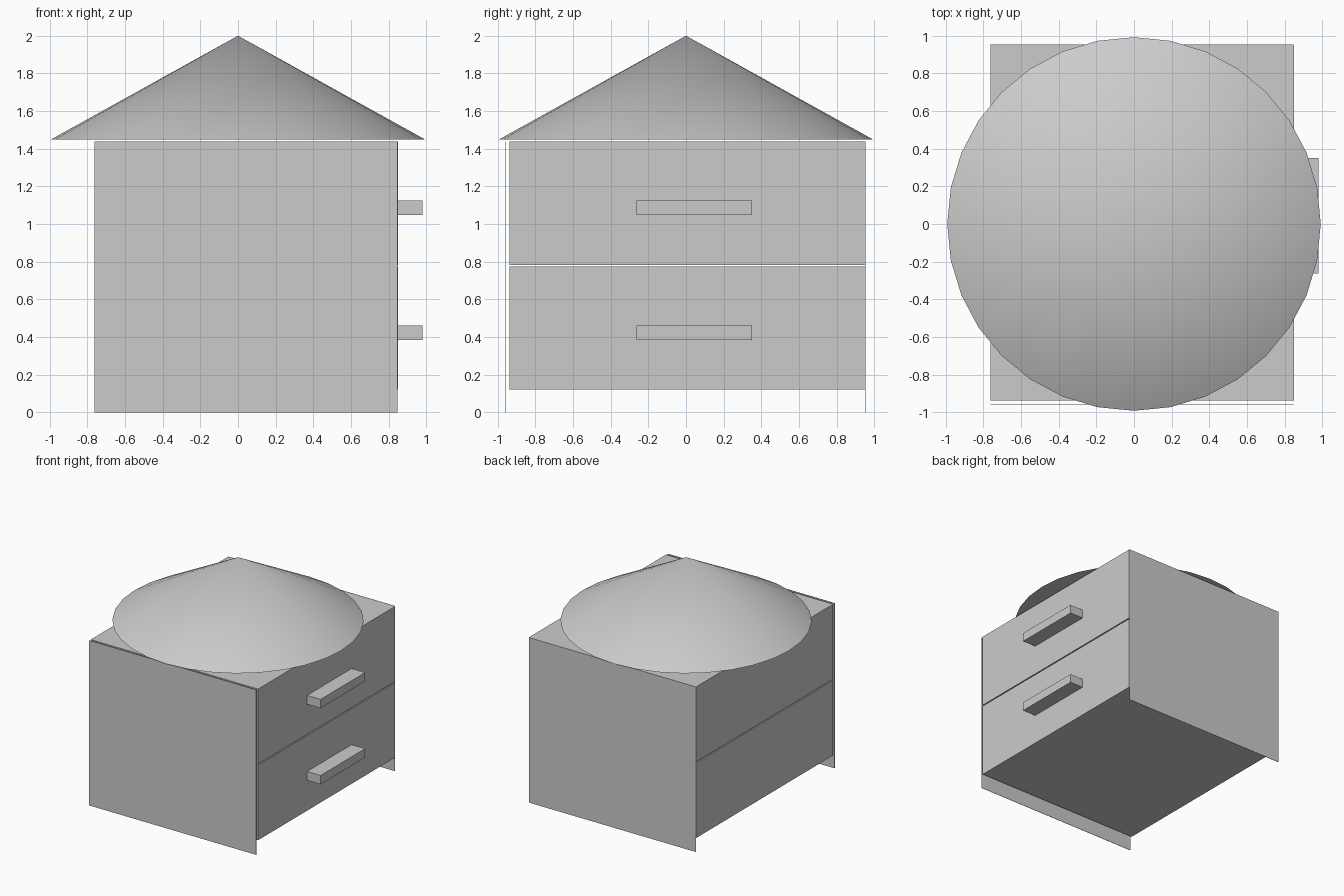
import bpy
import math

if "Cube" in bpy.data.objects:
    bpy.data.objects.remove(bpy.data.objects["Cube"])


def box(name, x, y, z):
    """Box from (min, max) ranges on each axis."""
    bpy.ops.mesh.primitive_cube_add(size=1)
    ob = bpy.context.object
    ob.name = name
    ob.location = [(r[0] + r[1]) / 2 for r in (x, y, z)]
    ob.scale = [r[1] - r[0] for r in (x, y, z)]
    bpy.ops.object.transform_apply(location=True, rotation=False, scale=True)
    return ob


# Two stacked drawers, each with a bar handle on the +x face
for label, z0 in (("lower", 0.12), ("upper", 0.783)):
    box(f"{label}_drawer", (-0.762, 0.85), (-0.938, 0.95), (z0, z0 + 0.654))
    box(f"{label}_handle", (0.85, 0.98), (-0.263, 0.35), (z0 + 0.264, z0 + 0.341))

# Thin side panels reaching the floor
for label, y0 in (("front", -0.959), ("back", 0.95)):
    box(f"{label}_side_panel", (-0.762, 0.846), (y0, y0 + 0.003), (0, 1.438))

# Shallow conical shade floating just above the cabinet
bpy.ops.mesh.primitive_cone_add(vertices=32, radius1=0.992, radius2=0,
                                depth=0.55, location=(0, 0, 1.725))
shade = bpy.context.object
shade.name = "cone_shade"
bpy.ops.object.shade_smooth_by_angle(angle=math.radians(20))
